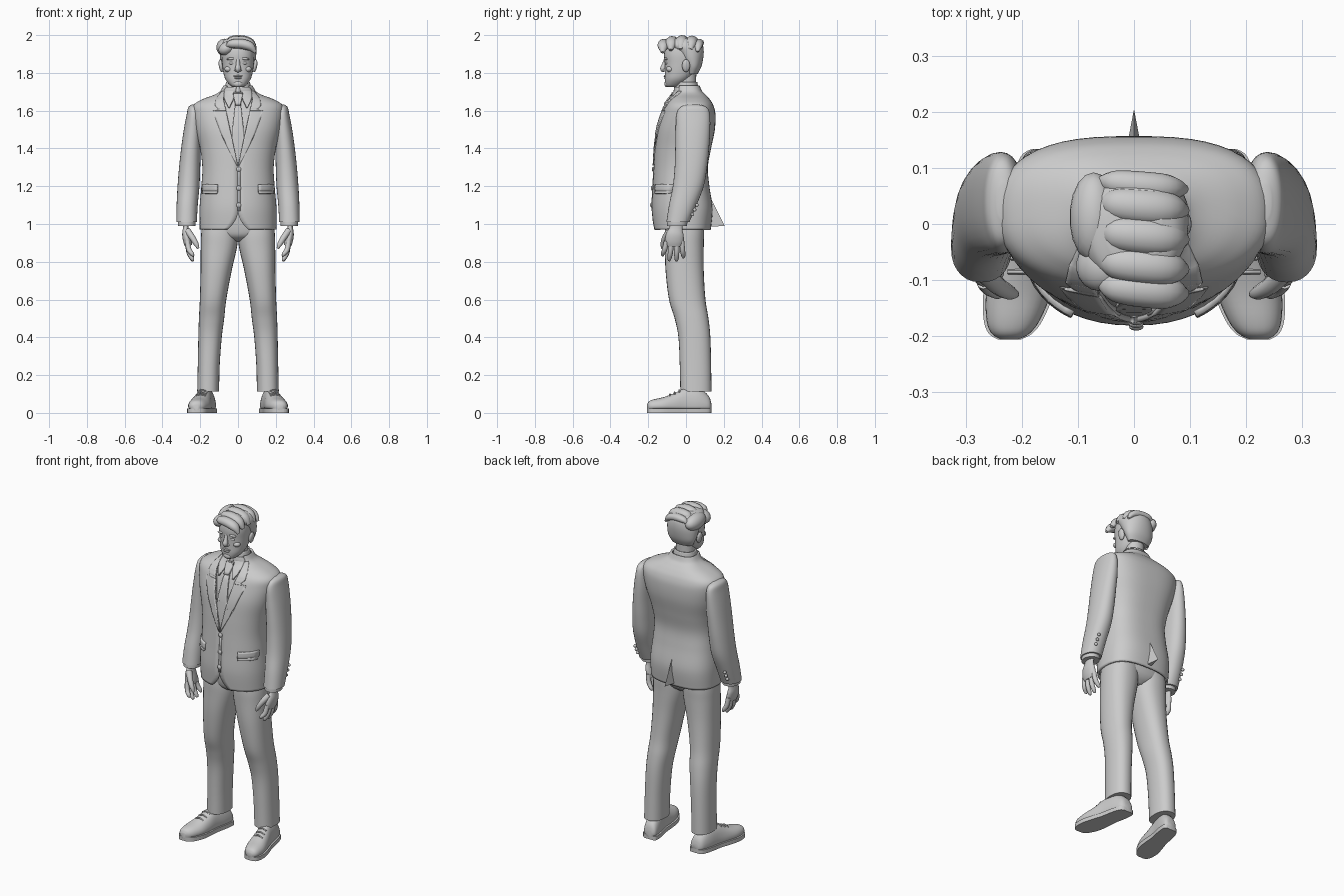
import bpy, bmesh, math
from mathutils import Vector, Matrix


def finish(name, bm, mirror=False, thick=0):
    bmesh.ops.recalc_face_normals(bm, faces=bm.faces)
    me = bpy.data.meshes.new(name)
    bm.to_mesh(me)
    bm.free()
    ob = bpy.data.objects.new(name, me)
    bpy.context.collection.objects.link(ob)
    if thick:
        m = ob.modifiers.new("thickness", 'SOLIDIFY')
        m.thickness, m.offset = thick, 0
    if mirror:
        ob.modifiers.new("mirror", 'MIRROR')
    return ob


def grid(name, rings, closed=True, caps=True, mirror=False, thick=0):
    bm = bmesh.new()
    vs = [[bm.verts.new(p) for p in r] for r in rings]
    n = len(vs[0])
    for a, b in zip(vs, vs[1:]):
        for i in range(n if closed else n - 1):
            j = (i + 1) % n
            bm.faces.new((a[i], a[j], b[j], b[i]))
    if caps:
        bm.faces.new(vs[0])
        bm.faces.new(vs[-1])
    return finish(name, bm, mirror, thick)


def smooth(rows, k=5):
    """Catmull-Rom through tuples of numbers."""
    rows = [Vector(r) for r in rows]
    out = []
    for i in range(len(rows) - 1):
        p0, p1, p2 = rows[max(i - 1, 0)], rows[i], rows[i + 1]
        p3 = rows[min(i + 2, len(rows) - 1)]
        for s in range(k):
            t = s / k
            out.append(0.5 * (2 * p1 + (p2 - p0) * t + (2 * p0 - 5 * p1 + 4 * p2 - p3) * t * t
                              + (3 * p1 - p0 - 3 * p2 + p3) * t ** 3))
    return out + [rows[-1]]


def ring(row, n, pf, pb, a0=None):
    """Horizontal section; row = z, centre x, front y, back y, half width."""
    z, cx, yf, yb, rx = row
    cy, ry, pts = (yf + yb) / 2, (yb - yf) / 2, []
    for i in range(n):
        a = 2 * math.pi * i / n if a0 is None else a0 + (2 * math.pi - 2 * a0) * i / (n - 1)
        s, c = math.sin(a), math.cos(a)
        e = 2 / (pf if c > 0 else pb)
        pts.append((cx + math.copysign(abs(s) ** e, s) * rx, cy - math.copysign(abs(c) ** e, c) * ry, z))
    return pts


def loft(name, rows, n=28, pf=2.1, pb=2.1, caps=True, mirror=False, thick=0):
    return grid(name, [ring(r, n, pf, pb) for r in smooth(rows)], True, caps, mirror, thick)


def tube(name, pts, mirror=False, flat=1.0, ref=(0, 1, 0), n=12):
    """Round tube through (x, y, z, radius) points."""
    pts = smooth(pts, 4)
    rings = []
    for i, p in enumerate(pts):
        d = (pts[min(i + 1, len(pts) - 1)] - pts[max(i - 1, 0)]).to_3d().normalized()
        u = (Vector(ref) - d * d.dot(Vector(ref))).normalized()
        v = d.cross(u) * flat
        rings.append([p.to_3d() + p[3] * (u * math.cos(2 * math.pi * k / n) + v * math.sin(2 * math.pi * k / n))
                      for k in range(n)])
    return grid(name, rings, mirror=mirror)


def ball(name, loc, size, mirror=False, tilt=0.0):
    bm = bmesh.new()
    mat = Matrix.Translation(loc) @ Matrix.Rotation(tilt, 4, 'Y') @ Matrix.Diagonal((*size, 1))
    bmesh.ops.create_uvsphere(bm, u_segments=18, v_segments=12, radius=1, matrix=mat)
    return finish(name, bm, mirror)


# jacket body, open at the lapels and cut away at the hem
JACKET = [(.97, 0, -.165, .125, .197), (1.08, 0, -.175, .135, .198), (1.2, 0, -.17, .118, .188),
          (1.3, 0, -.165, .11, .183), (1.4, 0, -.16, .127, .195), (1.5, 0, -.15, .147, .22),
          (1.58, 0, -.128, .15, .235), (1.625, 0, -.11, .14, .232), (1.655, 0, -.09, .122, .185),
          (1.68, 0, -.07, .1, .12), (1.70, 0, -.06, .08, .09), (1.73, 0, -.055, .067, .072)]
BODY = smooth(JACKET, 6)
PF, PB = 2.2, 2.8


def front_y(x, z, off=0.0):
    for a, b in zip(BODY, BODY[1:]):
        if z <= b[0]:
            break
    r = a.lerp(b, min(max((z - a[0]) / (b[0] - a[0]), 0), 1))
    q = min(abs(x) / r[4], .985)
    return (r[2] + r[3]) / 2 - (r[3] - r[2]) / 2 * (1 - q ** PF) ** (1 / PF) - off


def opening(z):
    if z > 1.31:
        return .085 * (z - 1.31) / .39
    return .055 * (max(1.07 - z, 0) / .1) ** 2


def patch(name, rows, off, mirror=False, thick=.01, cols=7, k=4):
    """Cloth panel laid on the chest; rows = z, inner x, outer x."""
    rings = []
    for a, b in zip(rows, rows[1:]):
        for s in range(k + 1):
            z, xa, xb = Vector(a).lerp(Vector(b), s / k)
            rings.append([(x, front_y(x, z, off), z) for x in (xa + (xb - xa) * c / (cols - 1) for c in range(cols))])
    return grid(name, rings, False, False, mirror, thick)


grid("jacket_body", [ring(r, 48, PF, PB, math.asin(min(opening(r[0]) / r[4], .8) ** (PF / 2))) for r in BODY],
     False, False, thick=.012)
patch("lapel", [(1.31, 0, .006), (1.45, .031, .078), (1.595, .062, .132), (1.605, .064, .1),
                (1.625, .069, .122), (1.66, .076, .115), (1.70, .072, .085)], .007, True)
patch("pocket_flap", [(1.16, .112, .183), (1.17, .108, .186), (1.21, .108, .186)], .01, True, .016)
for z in (1.29, 1.19, 1.10):
    ball("jacket_button", (0.004, front_y(0, z, .008), z), (.013, .007, .013))
patch("front_overlap", [(1.07, -.002, .012), (1.3, -.002, .012)], .005, thick=.006)

# pointed back vent
bm = bmesh.new()
v = [bm.verts.new(p) for p in ((0, .115, 1.17), (-.016, .12, .985), (.016, .12, .985), (0, .205, .99))]
for f in ((0, 1, 2), (0, 1, 3), (0, 2, 3), (1, 2, 3)):
    bm.faces.new([v[i] for i in f])
finish("back_vent", bm)

# shirt, collar and tie
loft("shirt", [(z, 0, f + .014, b - .014, r - .014) for z, _, f, b, r in JACKET[2:-1]], 40, PF, PB)
loft("shirt_collar", [(1.67, 0, -.062, .07, .07), (1.71, 0, -.056, .064, .066), (1.75, 0, -.045, .056, .06)],
     caps=False, thick=.008)
patch("collar_flap", [(1.615, .045, .05), (1.66, .024, .072), (1.70, .012, .075), (1.725, .008, .06)], .002, True)
patch("tie_blade", [(1.3, -.028, .028), (1.48, -.032, .032), (1.64, -.014, .014)], -.004)
patch("tie_knot", [(1.63, -.013, .013), (1.685, -.026, .026), (1.695, -.022, .022)], .004, thick=.018)

# sleeves and cuffs
loft("sleeve", [(1.632, .232, .01, .07, .012), (1.618, .235, -.03, .11, .028), (1.58, .235, -.05, .126, .037),
                (1.5, .24, -.055, .128, .047), (1.4, .249, -.057, .122, .052), (1.3, .256, -.06, .112, .056),
                (1.2, .262, -.07, .094, .058), (1.1, .269, -.09, .056, .056), (1.01, .272, -.104, .018, .054)],
     pf=2.2, pb=2.2, mirror=True)
loft("shirt_cuff", [(1.03, .272, -.098, .01, .048), (.99, .271, -.1, .005, .046)], mirror=True)
for i in range(3):
    ball("sleeve_button", (.300, .034 + .012 * i, 1.05 + .025 * i), (.009, .009, .009), True)

# hands
tube("palm", [(.274, -.05, 1.02, .036), (.276, -.053, .98, .034), (.275, -.058, .945, .046),
              (.268, -.062, .91, .05), (.262, -.062, .885, .044)], True, .45, n=18)
for y, tip, dy in ((-.103, .83, -.02), (-.076, .805, -.012), (-.048, .803, -.002), (-.022, .82, .008)):
    m = (.9 + tip) / 2
    tube("finger", [(.268, y, .91, .013), (.26, y + dy * .5, m, .0135), (.243, y + dy, tip + .012, .011),
                    (.236, y + dy, tip, .005)], True)
tube("thumb", [(.268, -.085, .965, .018), (.243, -.11, .93, .016), (.222, -.122, .895, .013),
               (.21, -.125, .87, .006)], True)

# trousers
loft("trouser_leg", [(.112, .158, -.03, .135, .058), (.25, .155, -.033, .133, .058), (.4, .148, -.04, .129, .062),
                     (.5, .14, -.06, .119, .067), (.6, .132, -.09, .103, .07), (.75, .116, -.108, .094, .082),
                     (.88, .101, -.112, .094, .096), (.96, .097, -.112, .096, .097), (1.06, .09, -.1, .09, .09)],
     pf=2.3, pb=2.3, mirror=True)
loft("trouser_seat", [(.905, 0, -.05, .05, .03), (.93, 0, -.095, .08, .12), (.97, 0, -.112, .096, .185),
                      (1.06, 0, -.12, .1, .182), (1.16, 0, -.12, .09, .17)], 36, 2.4, 2.4)

# shoes, toes turned outward
SHOE = smooth([(.134, .022, .05), (.12, .04, .09), (.07, .047, .13), (0, .047, .132), (-.06, .054, .105),
               (-.12, .058, .083), (-.17, .048, .072), (-.195, .034, .062), (-.206, .015, .045)], 4)
upper, sole = [], []
for y, w, h in SHOE:
    cx = .163 + (.09 - y) * .2
    pts = []
    for k in range(24):
        a = 2 * math.pi * k / 24
        s, c = math.sin(a), math.cos(a)
        pts.append((cx + w * math.copysign(abs(c) ** .85, c), y, .035 + (h - .035 if s > 0 else .025) * s))
    upper.append(pts)
    e = w + .005
    sole.append([(cx - e, y, 0), (cx + e, y, 0), (cx + e, y, .024), (cx - e, y, .024)])
grid("shoe_upper", upper, mirror=True)
grid("shoe_sole", sole, mirror=True)
for y, z in ((-.035, .118), (-.06, .106), (-.085, .096)):
    cx = .163 + (.09 - y) * .2
    tube("shoe_lace", [(cx - .026, y, z - .008, .005), (cx, y, z + .002, .005), (cx + .026, y, z - .008, .005)], True, n=6)

# head and neck
loft("neck", [(1.64, 0, -.05, .06, .056), (1.72, 0, -.048, .054, .053), (1.82, 0, -.06, .055, .054)])
loft("head", [(1.724, 0, -.098, -.05, .022), (1.735, 0, -.108, -.02, .042), (1.765, 0, -.112, .02, .066),
              (1.80, 0, -.112, .05, .077), (1.85, 0, -.113, .073, .084), (1.90, 0, -.116, .08, .087),
              (1.94, 0, -.105, .075, .08), (1.975, 0, -.06, .045, .05)], 32, 2.3, 2.1)
tube("nose", [(0, -.108, 1.872, .009), (0, -.116, 1.845, .011), (0, -.122, 1.822, .015), (0, -.117, 1.806, .008)])
ball("nostril", (.012, -.113, 1.814), (.008, .01, .007), True)
ball("upper_lip", (0, -.109, 1.783), (.026, .009, .005))
ball("lower_lip", (0, -.108, 1.773), (.021, .009, .006))
ball("chin", (0, -.1, 1.742), (.026, .015, .018))
ball("eye", (.033, -.103, 1.852), (.016, .008, .008), True)
ball("eyebrow", (.036, -.106, 1.875), (.025, .01, .007), True, .12)
ball("cheekbone", (.05, -.085, 1.82), (.022, .02, .016), True)
ball("ear", (.09, .0, 1.838), (.012, .021, .034), True, .15)

# hair: cropped sides, locks swept across the crown
loft("hair_sides", [(1.795, 0, .005, .062, .066), (1.83, 0, -.005, .08, .085), (1.87, 0, -.03, .09, .094),
                    (1.91, 0, -.06, .094, .097), (1.945, 0, -.105, .09, .095), (1.972, 0, -.1, .075, .078),
                    (1.985, 0, -.07, .05, .05)], 32)
ball("hair_side_sweep", (-.072, .012, 1.935), (.043, .08, .046))
ball("hair_front_sweep", (-.06, -.075, 1.93), (.046, .045, .034), tilt=-.5)
for y, z, r in ((-.118, 1.953, .031), (-.075, 1.966, .033), (-.022, 1.97, .034), (.03, 1.968, .033), (.068, 1.958, .025)):
    tube("hair_lock", [(-.06, y + .01, z - .012, .008), (-.035, y + .006, z, r * .85), (.02, y, z, r),
                       (.065, y - .004, z - .014, r * .9), (.092, y - .006, z - .045, r * .3)], flat=.85)

bpy.ops.object.select_all(action='SELECT')
bpy.context.view_layer.objects.active = bpy.context.selected_objects[0]
bpy.ops.object.shade_smooth_by_angle(angle=math.radians(45))
